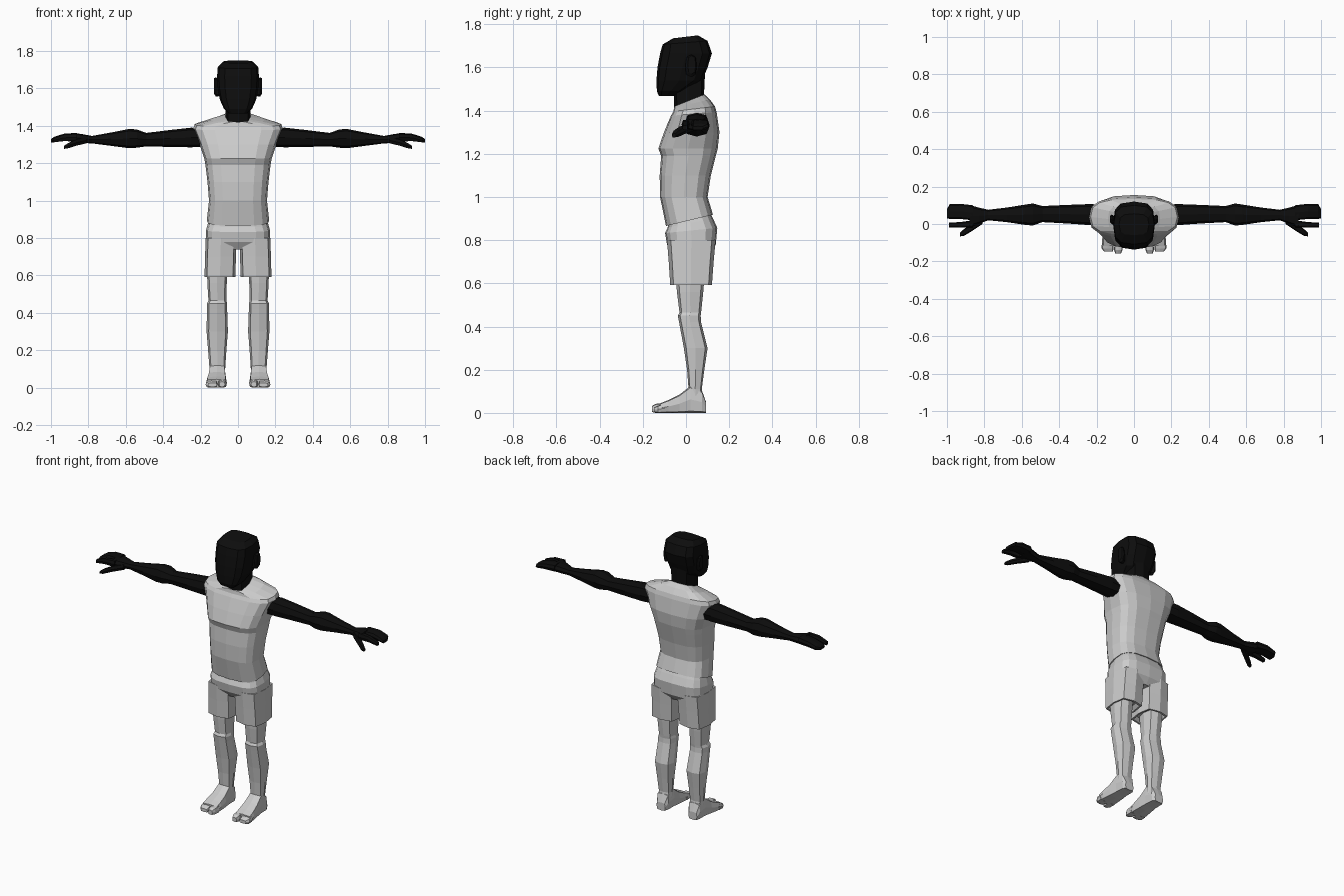
import bpy, bmesh
from math import sin, cos, pi

dark = bpy.data.materials.new("dark_skin")
dark.diffuse_color = (0.004, 0.004, 0.004, 1)


def loft(name, axis, rings, n=8, p=0.6, mat=None, mirror=False):
    """Skin rings along an axis. Ring = (position, a0, a1, b0, b1, tilt along b)."""
    bm = bmesh.new()
    others = [i for i in range(3) if i != axis]
    loops = []
    for pos, a0, a1, b0, b1, *tilt in rings:
        loop = []
        for k in range(n):
            c, s = cos(2 * pi * k / n), sin(2 * pi * k / n)
            c = 0 if abs(c) < 1e-6 else abs(c) ** p * (1 if c > 0 else -1)
            s = 0 if abs(s) < 1e-6 else abs(s) ** p * (1 if s > 0 else -1)
            co = [0, 0, 0]
            co[others[0]] = (a0 + a1) / 2 + c * (a1 - a0) / 2
            db = s * (b1 - b0) / 2
            co[others[1]] = (b0 + b1) / 2 + db
            co[axis] = pos + (tilt[0] * db if tilt else 0)
            loop.append(bm.verts.new(co))
        loops.append(loop)
    for u, v in zip(loops, loops[1:]):
        for k in range(n):
            j = (k + 1) % n
            bm.faces.new((u[k], u[j], v[j], v[k]))
    bm.faces.new(loops[0])
    bm.faces.new(loops[-1])
    bmesh.ops.recalc_face_normals(bm, faces=bm.faces)
    me = bpy.data.meshes.new(name)
    bm.to_mesh(me)
    bm.free()
    ob = bpy.data.objects.new(name, me)
    bpy.context.collection.objects.link(ob)
    if mat:
        me.materials.append(mat)
    if mirror:
        ob.modifiers.new("mirror", 'MIRROR')
    return ob


def sym(z, w, y0, y1, tilt=0):
    """Ring centred on x = 0."""
    return (z, -w, w, y0, y1, tilt)


# Head, neck and ears
loft("head", 2, [
    sym(1.467, .05, -.125, -.06), sym(1.49, .075, -.135, -.01),
    sym(1.54, .097, -.137, .075), sym(1.60, .108, -.132, .1),
    sym(1.665, .112, -.12, .12), sym(1.715, .108, -.108, .1, .08),
    sym(1.742, .08, -.06, .055, .12)], n=12, p=.65, mat=dark)
loft("neck", 2, [sym(1.38, .07, -.055, .083, .3), sym(1.44, .066, -.055, .083, .4),
                 sym(1.57, .066, -.06, .088)], mat=dark)
loft("ear", 0, [(.095, -.005, .035, 1.56, 1.64), (.118, -.002, .05, 1.555, 1.66),
                (.127, .008, .045, 1.57, 1.655)], p=.7, mat=dark, mirror=True)

# Sleeveless shirt with a raised back collar and tilted hem
loft("shirt", 2, [
    sym(.90, .155, -.08, .11, .24), sym(.892, .167, -.093, .125, .24),
    sym(1.0, .155, -.12, .10), sym(1.1, .163, -.122, .115),
    sym(1.19, .174, -.115, .138), sym(1.225, .18, -.128, .147),
    sym(1.30, .206, -.102, .155), sym(1.385, .24, -.07, .142, .08),
    sym(1.408, .232, -.058, .134, .12), sym(1.432, .14, -.056, .11, .25),
    sym(1.447, .07, -.056, .086, .4)], n=16, p=.68)

# Shorts: hips plus two leg tubes with recessed openings
loft("shorts_hips", 2, [
    sym(.93, .145, -.075, .10, .2), sym(.88, .16, -.085, .125, .2),
    sym(.845, .17, -.097, .145, .1), sym(.78, .172, -.088, .138),
    sym(.74, .165, -.06, .11)], n=16, p=.6)
loft("shorts_leg", 2, [
    (.80, .01, .173, -.088, .137), (.70, .011, .176, -.08, .128),
    (.592, .014, .179, -.073, .12), (.592, .024, .17, -.062, .108),
    (.615, .04, .165, -.05, .09)], p=.5, mirror=True)

# Bare leg
loft("leg", 2, [
    (.66, .055, .166, -.05, .088), (.56, .06, .164, -.042, .08),
    (.465, .062, .158, -.03, .07), (.45, .058, .166, -.038, .068),
    (.42, .058, .166, -.032, .07), (.30, .054, .168, -.01, .1),
    (.20, .062, .16, .005, .085), (.11, .068, .153, .012, .073),
    (.05, .07, .15, .01, .085)], p=.65, mirror=True)

# Foot with big toe and joined small toes
loft("foot", 1, [
    (.093, .082, .142, 0, .05), (.075, .07, .152, 0, .1), (.02, .067, .155, 0, .125),
    (-.03, .063, .162, 0, .085), (-.08, .06, .17, 0, .06),
    (-.118, .06, .172, 0, .045)], p=.4, mirror=True)
loft("big_toe", 1, [(-.1, .06, .105, 0, .045), (-.14, .062, .106, 0, .042),
                    (-.158, .07, .1, .004, .032)], p=.5, mirror=True)
loft("small_toes", 1, [(-.1, .108, .172, 0, .042), (-.13, .11, .173, 0, .034),
                       (-.148, .112, .16, .004, .025)], p=.5, mirror=True)

# Arm and palm
loft("arm", 0, [
    (.17, -.01, .105, 1.29, 1.385), (.25, -.005, .106, 1.285, 1.39),
    (.36, .003, .102, 1.287, 1.378), (.49, .01, .096, 1.29, 1.362),
    (.54, -.008, .11, 1.283, 1.38), (.58, -.005, .104, 1.28, 1.384),
    (.68, .01, .088, 1.293, 1.364), (.78, .02, .076, 1.306, 1.346),
    (.83, .0, .088, 1.308, 1.355), (.88, -.02, .102, 1.314, 1.362)],
    p=.72, mat=dark, mirror=True)

# Index finger, joined fingers and thumb
loft("index_finger", 0, [(.86, -.02, .02, 1.316, 1.358), (.93, -.02, .01, 1.318, 1.354),
                         (.99, -.018, .008, 1.31, 1.332)], n=6, mat=dark, mirror=True)
loft("fingers", 0, [(.86, .02, .1, 1.316, 1.362), (.93, .027, .108, 1.318, 1.358),
                    (.985, .027, .106, 1.312, 1.34), (1.0, .03, .08, 1.31, 1.328)],
     p=.6, mat=dark, mirror=True)
loft("thumb", 0, [(.81, .0, .045, 1.305, 1.34), (.865, -.037, .005, 1.292, 1.328),
                  (.91, -.064, -.028, 1.278, 1.308), (.93, -.066, -.045, 1.276, 1.294)],
     n=6, mat=dark, mirror=True)
